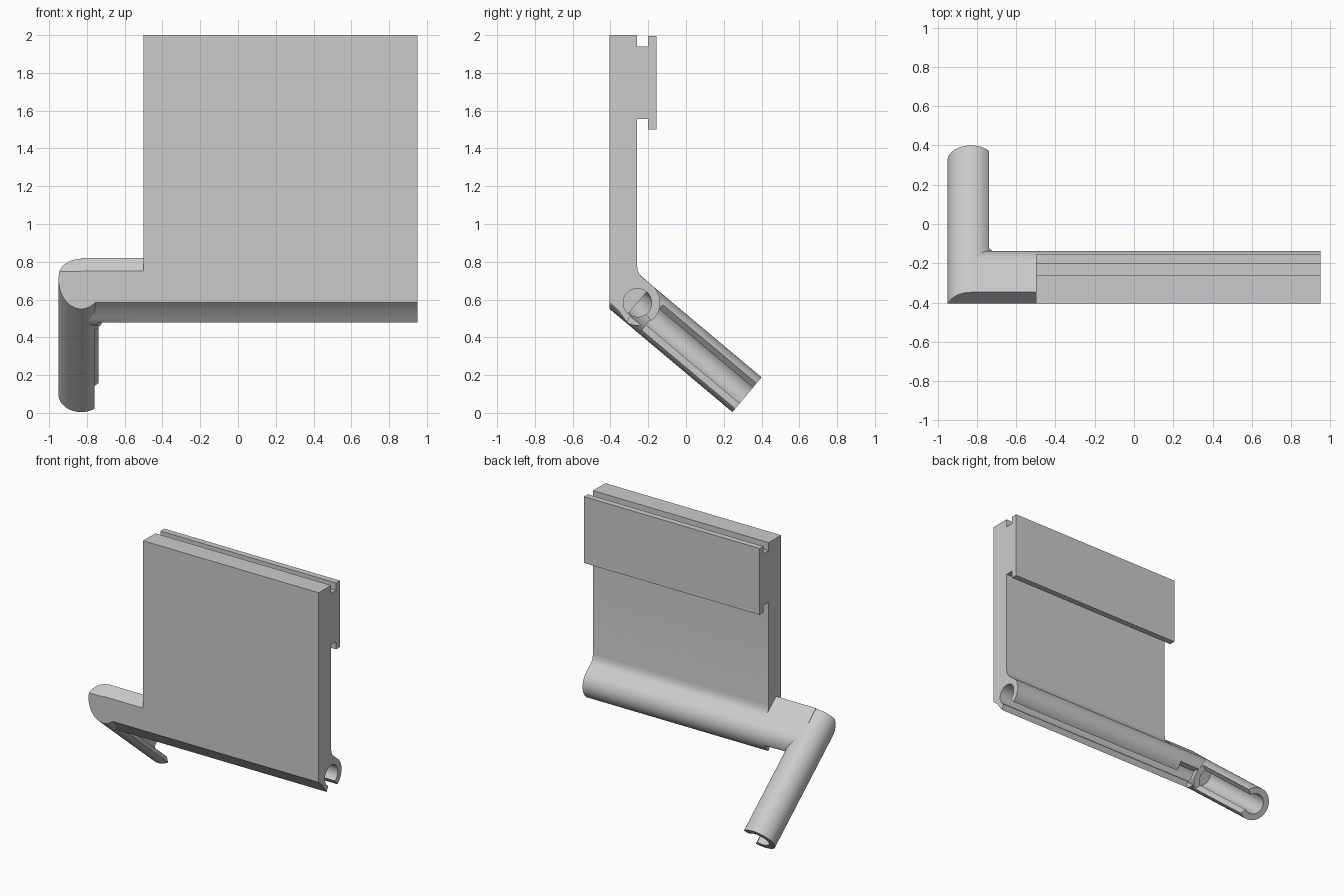
import bpy, bmesh, math
from mathutils import Vector

if "Cube" in bpy.data.objects:
    bpy.data.objects.remove(bpy.data.objects["Cube"], do_unlink=True)

grey = bpy.data.materials.new("light_grey")
grey.use_nodes = True
grey.diffuse_color = (0.6, 0.6, 0.6, 1)
grey.node_tree.nodes["Principled BSDF"].inputs["Base Color"].default_value = (0.6, 0.6, 0.6, 1)

X, Y, Z = Vector((1, 0, 0)), Vector((0, 1, 0)), Vector((0, 0, 1))
TILT = math.radians(40)
ALONG = Vector((0, math.cos(TILT), -math.sin(TILT)))   # down the arm
NORMAL = Vector((0, math.sin(TILT), math.cos(TILT)))   # across the arm
CY, CZ = -0.257, 0.583                                 # tube centre
ARM_X = -0.83                                          # arm centre
OUTER, BORE = 0.12, 0.075


def prism(name, points, u, v, w, start, end, origin=Vector()):
    """Extrude a 2D profile in the u, v plane along w."""
    bm = bmesh.new()
    face = bm.faces.new([bm.verts.new(origin + u * a + v * b + w * start) for a, b in points])
    ext = bmesh.ops.extrude_face_region(bm, geom=[face])
    moved = [g for g in ext["geom"] if isinstance(g, bmesh.types.BMVert)]
    bmesh.ops.translate(bm, verts=moved, vec=w * (end - start))
    bmesh.ops.recalc_face_normals(bm, faces=bm.faces)
    mesh = bpy.data.meshes.new(name)
    bm.to_mesh(mesh)
    bm.free()
    mesh.materials.append(grey)
    ob = bpy.data.objects.new(name, mesh)
    bpy.context.collection.objects.link(ob)
    return ob


def arc(radius, a0, a1, steps, cx=0, cy=0):
    angles = [math.radians(a0 + (a1 - a0) * i / steps) for i in range(steps + 1)]
    return [(cx + radius * math.cos(a), cy + radius * math.sin(a)) for a in angles]


def circle(radius):
    return arc(radius, 0, 360, 64)[:-1]


def carve(ob, cutters):
    for c in cutters:
        mod = ob.modifiers.new(c.name, "BOOLEAN")
        mod.operation, mod.solver, mod.object = "DIFFERENCE", "EXACT", c
    bpy.context.view_layer.update()
    graph = bpy.context.evaluated_depsgraph_get()
    mesh = bpy.data.meshes.new_from_object(ob.evaluated_get(graph))
    ob.modifiers.clear()
    ob.data = mesh


# Shared profile: front bevel, then round the tube to its upper tangent
under = [(-0.405, 0.585), (-0.36, 0.545), (-0.328, 0.5)]
tube = arc(OUTER, -116, 50, 40, CY, CZ)
fillet = [(-0.235, 0.72), (-0.247, 0.735), (-0.256, 0.756), (-0.26, 0.785)]
rail = [(-0.26, 1.555), (-0.2, 1.555), (-0.2, 1.5), (-0.155, 1.5),
        (-0.155, 1.995), (-0.2, 1.995), (-0.2, 1.94), (-0.26, 1.94)]

# Solid parts
panel = prism("panel_with_rail_and_tube",
              [(-0.405, 2)] + under + tube + fillet + rail + [(-0.26, 2)],
              Y, Z, X, -0.5, 0.95)
elbow = prism("elbow_block", [(-0.405, 0.752)] + under + tube + [(-0.347, 0.82)],
              Y, Z, X, ARM_X, -0.5)
centre = Vector((ARM_X, CY, CZ))
arm = prism("angled_arm", circle(OUTER), X, NORMAL, ALONG, -0.219, 0.757, centre)

# Cutters for the bores, their slots, the lip notch and the flat front
tube_centre = Vector((0, CY, CZ))
bores = [
    prism("tube_bore", circle(BORE), Y, Z, X, ARM_X, 1.1, tube_centre),
    prism("tube_slot", [(0, 0)] + arc(0.2, -118, -53, 8), Y, Z, X, -0.74, 1.1, tube_centre),
    prism("arm_bore", circle(BORE), X, NORMAL, ALONG, 0, 0.9, centre),
    prism("arm_slot", [(0, 0)] + arc(0.2, -54, 41, 8), X, NORMAL, ALONG, 0.11, 0.9, centre),
    prism("lip_notch", [(0, -0.04), (0.2, -0.04), (0.2, -0.2), (0, -0.2)],
          Y, Z, X, -0.74, -0.55, tube_centre),
]
front = prism("front_trim", [(-1, -0.405), (-0.6, -0.405), (-0.6, -0.8), (-1, -0.8)],
              X, Y, Z, 0, 1.5)

carve(panel, bores[:2])
carve(elbow, bores)
carve(arm, bores[:1] + bores[2:4] + [front])
for cutter in bores + [front]:
    bpy.data.objects.remove(cutter, do_unlink=True)

# Smooth the round surfaces, keep the edges crisp
bpy.ops.object.select_all(action="DESELECT")
for ob in (panel, elbow, arm):
    ob.select_set(True)
bpy.context.view_layer.objects.active = panel
bpy.ops.object.shade_smooth_by_angle(angle=math.radians(30))
